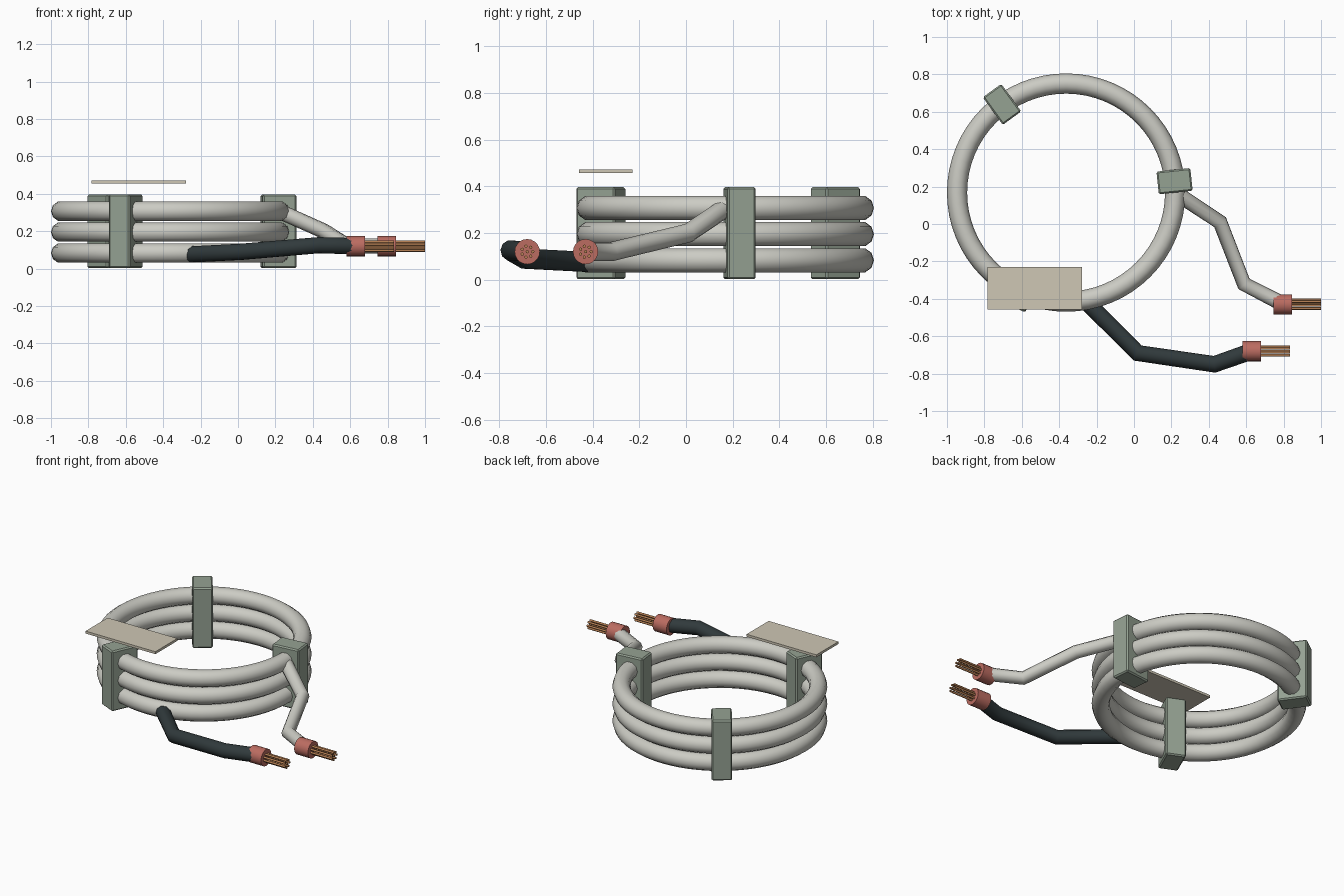
import bpy
from math import cos, sin, pi, radians
from mathutils import Vector

if "Cube" in bpy.data.objects:
    bpy.data.objects.remove(bpy.data.objects["Cube"])

CX, CY, R, r = -0.363, 0.168, 0.583, 0.054


def material(name, rgb):
    m = bpy.data.materials.new(name)
    m.diffuse_color = (*rgb, 1)
    m.use_nodes = True
    m.node_tree.nodes["Principled BSDF"].inputs["Base Color"].default_value = m.diffuse_color
    return m


GREY = material("pale_sheath", (0.60, 0.60, 0.55))
DARK = material("dark_sheath", (0.03, 0.042, 0.045))
GREEN = material("tie_green", (0.30, 0.36, 0.29))
RED = material("collar_red", (0.50, 0.15, 0.12))
COPPER = material("copper", (0.48, 0.22, 0.09))
TAN = material("tag_tan", (0.62, 0.57, 0.46))


def finish(name, mat, smooth=True):
    ob = bpy.context.object
    ob.name = name
    ob.data.materials.append(mat)
    if smooth:
        bpy.ops.object.shade_smooth_by_angle(angle=radians(50))
    return ob


def box(name, loc, size, mat, rot=0, bevel=0):
    bpy.ops.mesh.primitive_cube_add(size=1, location=loc, rotation=(0, 0, rot))
    ob = bpy.context.object
    ob.scale = size
    bpy.ops.object.transform_apply(location=False, rotation=False, scale=True)
    if bevel:
        mod = ob.modifiers.new("bevel", "BEVEL")
        mod.width, mod.segments = bevel, 1
    return finish(name, mat, False)


def rod(name, x0, x1, y, z, rad, sides, mat):
    bpy.ops.mesh.primitive_cylinder_add(vertices=sides, radius=rad, depth=x1 - x0,
                                        location=((x0 + x1) / 2, y, z), rotation=(0, pi / 2, 0))
    return finish(name, mat)


def tube(name, pts, rad, mat):
    cu = bpy.data.curves.new(name, "CURVE")
    cu.dimensions = "3D"
    cu.bevel_depth, cu.bevel_resolution, cu.use_fill_caps = rad, 3, True
    sp = cu.splines.new("POLY")
    sp.points.add(len(pts) - 1)
    for p, co in zip(sp.points, pts):
        p.co = (*co, 1)
    sp.use_smooth = True
    ob = bpy.data.objects.new(name, cu)
    bpy.context.collection.objects.link(ob)
    cu.materials.append(mat)


# Three stacked cable loops
for i, z in enumerate((0.083, 0.195, 0.307)):
    bpy.ops.mesh.primitive_torus_add(location=(CX, CY, z), major_radius=R, minor_radius=r,
                                     major_segments=64, minor_segments=10)
    finish(f"cable_loop_{i + 1}", GREY)

# Binding ties around the coil
for i, deg in enumerate((6, 126, 246)):
    a = radians(deg)
    box(f"coil_tie_{i + 1}", (CX + R * cos(a), CY + R * sin(a), 0.199),
        (0.182, 0.122, 0.394), GREEN, a, 0.008)

# Loose cable leads
tube("pale_lead", [(0.22, 0.168, 0.307), (0.46, 0.01, 0.20), (0.588, -0.32, 0.12),
                   (0.80, -0.43, 0.12)], 0.041, GREY)
tube("dark_lead", [(-0.25, -0.42, 0.076), (0.02, -0.69, 0.09), (0.43, -0.75, 0.125),
                   (0.63, -0.68, 0.12)], 0.045, DARK)

# Stripped ends: collar and copper strands
for tag, x, y in (("pale", 0.745, -0.43), ("dark", 0.58, -0.68)):
    rod(f"{tag}_collar", x, x + 0.10, y, 0.12, 0.054, 20, RED)
    for k in range(7):
        a = 2 * pi * k / 7
        rod(f"{tag}_strand_{k + 1}", x + 0.07, x + 0.255, y + 0.024 * cos(a),
            0.12 + 0.024 * sin(a), 0.007, 8, COPPER)
    rod(f"{tag}_strand_core", x + 0.07, x + 0.255, y, 0.12, 0.007, 8, COPPER)

# Blank label plate above the coil
box("label_tag", (-0.53, -0.344, 0.464), (0.505, 0.228, 0.016), TAN)
